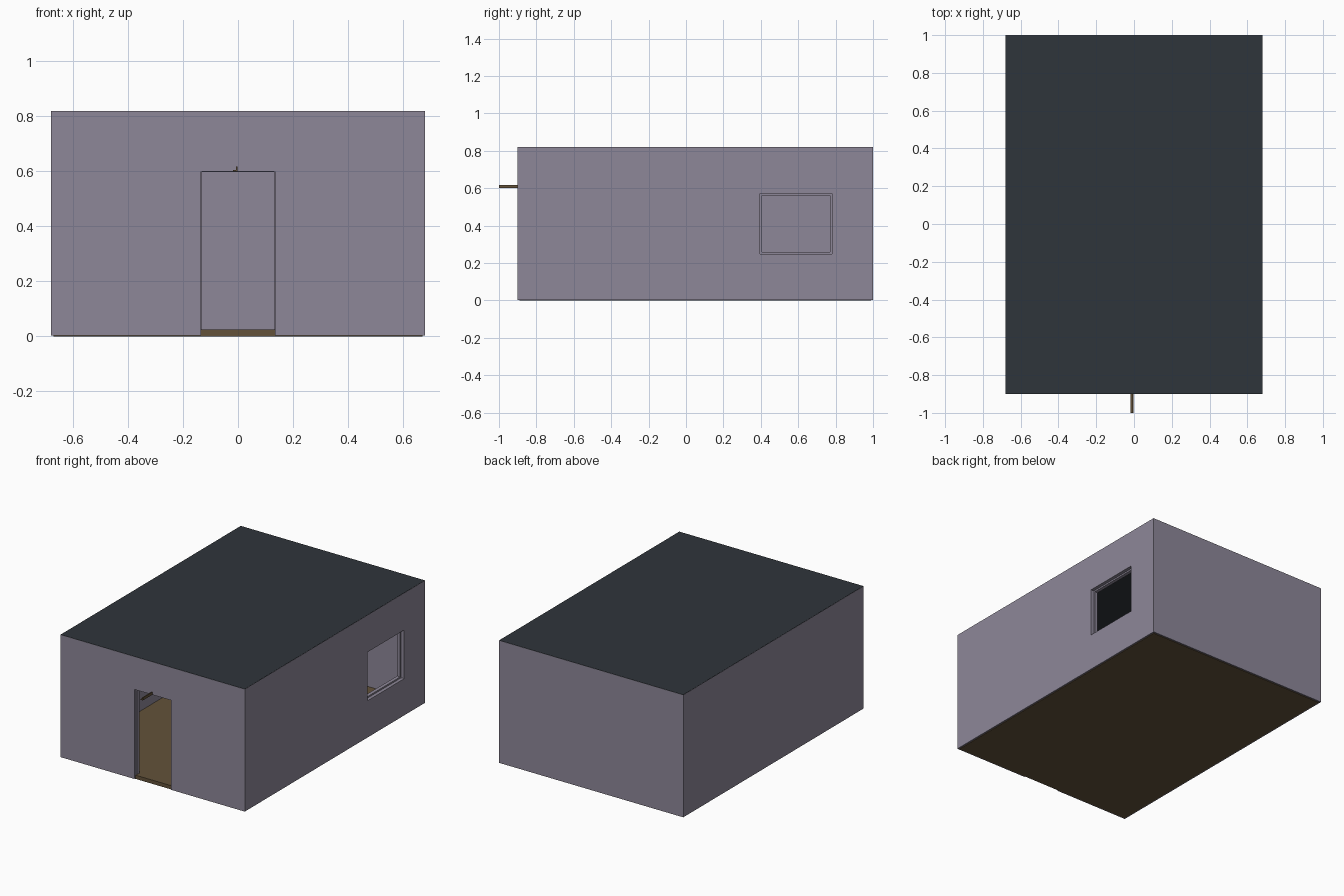
import bpy

if "Cube" in bpy.data.objects:
    bpy.data.objects.remove(bpy.data.objects["Cube"])


def material(name, color):
    m = bpy.data.materials.new(name)
    m.diffuse_color = (*color, 1)
    m.use_nodes = True
    m.node_tree.nodes["Principled BSDF"].inputs["Base Color"].default_value = m.diffuse_color
    return m


PLASTER = material("plaster", (0.27, 0.245, 0.315))
WOOD = material("wood", (0.125, 0.085, 0.042))
SLATE = material("slate", (0.028, 0.035, 0.043))


def box(name, x, y, z, mat=None):
    """Box from (min, max) ranges on each axis."""
    c = [(a + b) / 2 for a, b in (x, y, z)]
    bpy.ops.mesh.primitive_cube_add(size=1, location=c)
    ob = bpy.context.object
    ob.name = name
    ob.scale = [b - a for a, b in (x, y, z)]
    bpy.ops.object.transform_apply(location=False, rotation=False, scale=True)
    if mat:
        ob.data.materials.append(mat)
    return ob


def combine(ob, x, y, z, operation='DIFFERENCE'):
    """Cut or join a box into an object."""
    cutter = box("cutter", x, y, z, PLASTER)
    mod = ob.modifiers.new("bool", 'BOOLEAN')
    mod.operation = operation
    mod.solver = 'EXACT'
    mod.object = cutter
    bpy.context.view_layer.objects.active = ob
    bpy.ops.object.modifier_apply(modifier=mod.name)
    bpy.data.objects.remove(cutter, do_unlink=True)


T = 0.045  # wall thickness
X, Y0, Y1 = 0.68, -0.9, 1.0

# Walls: open ring with doorway and window
walls = box("walls", (-X, X), (Y0, Y1), (0.003, 0.819), PLASTER)
combine(walls, (-X + T, X - T), (Y0 + T, Y1 - T), (-1, 2))
combine(walls, (-0.135, 0.135), (Y0 - 0.1, Y0 + 0.1), (-0.1, 0.6))
combine(walls, (X - 0.1, X + 0.1), (0.395, 0.78), (0.248, 0.572))

# Window frame, recessed in the wall
frame = box("window_frame", (X - T, X - 0.022), (0.395, 0.78), (0.248, 0.572), PLASTER)
combine(frame, (X - 0.1, X + 0.1), (0.405, 0.77), (0.258, 0.562))

# Door frame, recessed in the wall
door = box("door_frame", (-0.135, 0.135), (Y0 + 0.02, Y0 + T), (0.025, 0.6), PLASTER)
combine(door, (-0.13, 0.13), (Y0 - 0.1, Y0 + 0.1), (-0.1, 0.597))

# Floor and roof slabs
box("floor", (-0.67, 0.67), (-0.89, 0.99), (0, 0.025), WOOD)
box("roof", (-0.679, 0.679), (-0.899, 0.999), (0.8, 0.82), SLATE)

# Angle bracket projecting above the door
bracket = box("door_bracket", (-0.018, -0.002), (-1.0, -0.88), (0.6, 0.605), WOOD)
combine(bracket, (-0.008, -0.002), (-1.0, -0.88), (0.6, 0.618), 'UNION')
bracket.data.materials.clear()
bracket.data.materials.append(WOOD)
